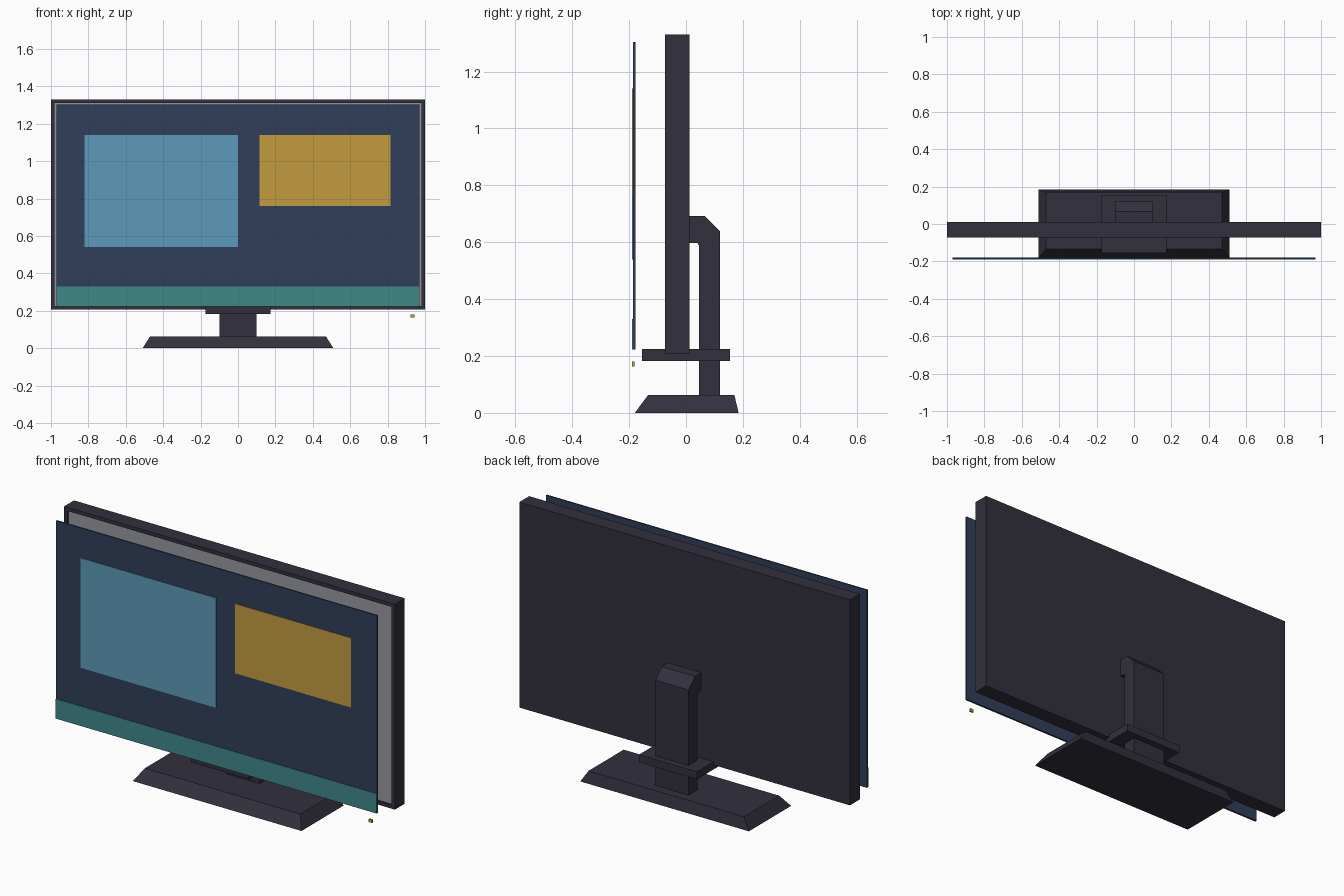
import bpy, bmesh

if "Cube" in bpy.data.objects:
    bpy.data.objects.remove(bpy.data.objects["Cube"])


def material(name, rgb):
    # sRGB 0-255 to linear diffuse colour
    lin = [((c / 255 + 0.055) / 1.055) ** 2.4 if c > 10 else c / 255 / 12.92 for c in rgb]
    m = bpy.data.materials.new(name)
    m.diffuse_color = (*lin, 1)
    m.use_nodes = True
    m.node_tree.nodes["Principled BSDF"].inputs["Base Color"].default_value = m.diffuse_color
    return m


casing = material("dark casing", (50, 48, 61))
grey = material("grey backlight", (150, 152, 157))
navy = material("navy screen", (48, 63, 88))
blue = material("light blue window", (92, 154, 185))
amber = material("amber window", (194, 156, 64))
teal = material("teal taskbar", (64, 136, 138))


def make(name, bm, *mats):
    bmesh.ops.recalc_face_normals(bm, faces=bm.faces)
    me = bpy.data.meshes.new(name)
    bm.to_mesh(me)
    bm.free()
    for m in mats:
        me.materials.append(m)
    ob = bpy.data.objects.new(name, me)
    bpy.context.collection.objects.link(ob)
    return ob


def box_mesh(x, y, z):
    bm = bmesh.new()
    bmesh.ops.create_cube(bm, size=1)
    for v in bm.verts:
        v.co = [r[0] if c < 0 else r[1] for c, r in zip(v.co, (x, y, z))]
    return bm


def box(name, x, y, z, mat):
    return make(name, box_mesh(x, y, z), mat)


# Monitor housing: front face inset to a bezel and recessed, grey inside
bm = box_mesh((-1, 1), (-0.073, 0.012), (0.207, 1.33))
bm.normal_update()
front = min(bm.faces, key=lambda f: f.calc_center_median().y)
bmesh.ops.inset_region(bm, faces=[front], thickness=0.028)
inner = bmesh.ops.extrude_discrete_faces(bm, faces=[front])["faces"][0]
for v in inner.verts:
    v.co.y += 0.01
inner.material_index = 1
make("monitor_housing", bm, casing, grey)

# Screen sheet floating in front of the housing, with window plates
box("screen_sheet", (-0.97, 0.97), (-0.186, -0.178), (0.222, 1.303), navy)
plates = [
    ("large_window", (-0.82, 0.0), (0.54, 1.14), blue),
    ("small_window", (0.115, 0.815), (0.76, 1.14), amber),
    ("taskbar", (-0.97, 0.97), (0.222, 0.33), teal),
]
for name, x, z, mat in plates:
    box(name, x, (-0.189, -0.185), z, mat)
box("power_light", (0.923, 0.943), (-0.189, -0.181), (0.163, 0.18), amber)

# Stand foot: box with its top drawn in
bm = box_mesh((-0.51, 0.51), (-0.18, 0.185), (0, 0.063))
for v in bm.verts:
    if v.co.z > 0.03:
        v.co.x = 0.47 if v.co.x > 0 else -0.47
        v.co.y = 0.17 if v.co.y > 0 else -0.133
make("stand_foot", bm, casing)

# Stand column: side profile extruded across x
profile = [(0.045, 0.06), (0.12, 0.06), (0.12, 0.638), (0.066, 0.692),
           (0.011, 0.692), (0.011, 0.597), (0.04, 0.597), (0.045, 0.59)]
bm = bmesh.new()
face = bm.faces.new([bm.verts.new((-0.1, y, z)) for y, z in profile])
ext = bmesh.ops.extrude_face_region(bm, geom=[face])["geom"]
bmesh.ops.translate(bm, vec=(0.2, 0, 0),
                    verts=[g for g in ext if isinstance(g, bmesh.types.BMVert)])
make("stand_column", bm, casing)

# Shelf under the housing
box("support_shelf", (-0.175, 0.175), (-0.155, 0.155), (0.183, 0.225), casing)
